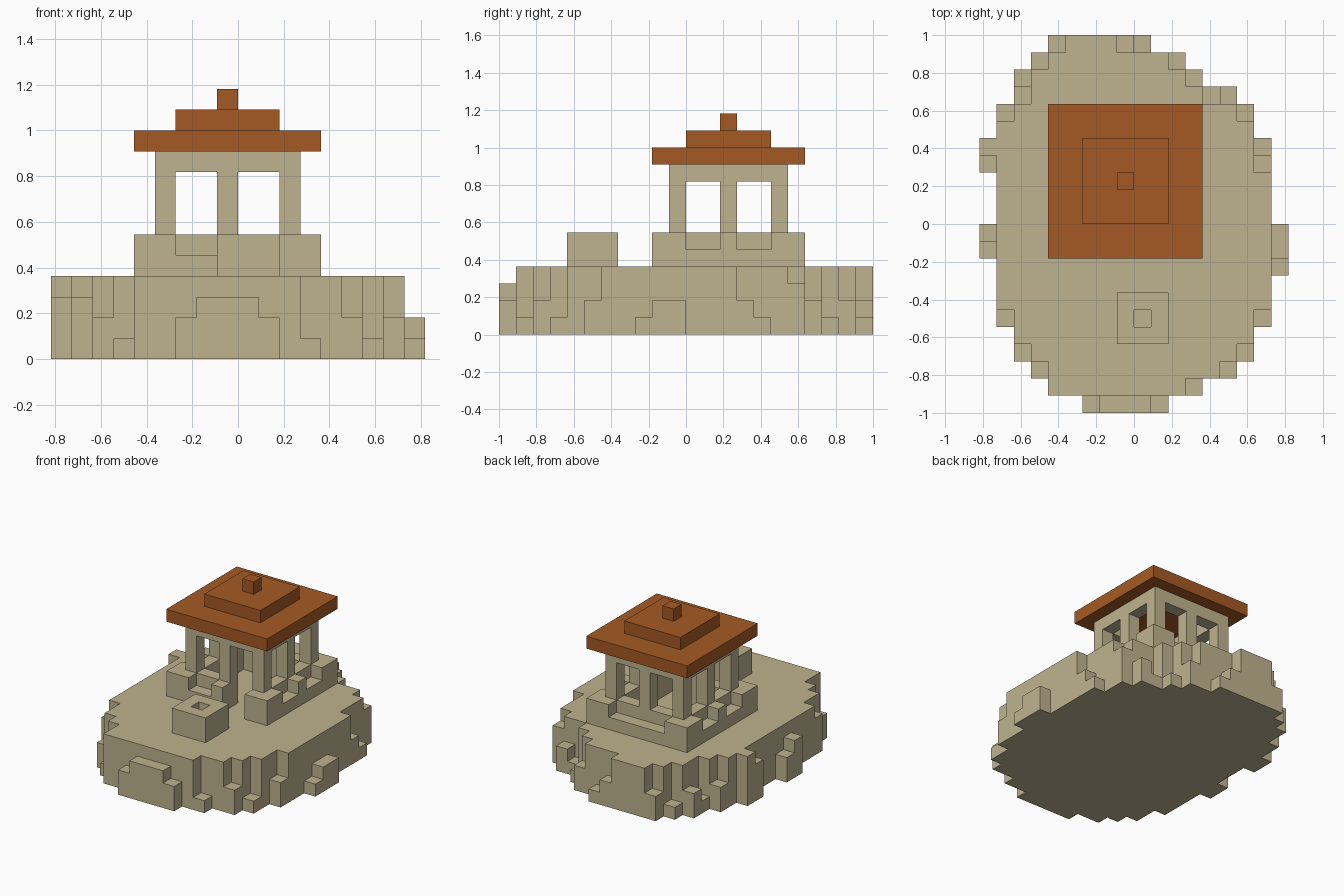
import bpy
import bmesh
from mathutils import Vector

UNIT = 1 / 11                      # edge of one cube
ORIGIN = Vector((-9, -11, 0))      # grid corner, in cubes

if "Cube" in bpy.data.objects:
    bpy.data.objects.remove(bpy.data.objects["Cube"], do_unlink=True)


def material(name, rgb):
    mat = bpy.data.materials.new(name)
    mat.use_nodes = True
    mat.diffuse_color = (*rgb, 1)
    bsdf = mat.node_tree.nodes["Principled BSDF"]
    bsdf.inputs["Base Color"].default_value = (*rgb, 1)
    bsdf.inputs["Roughness"].default_value = 0.9
    return mat


SAND = material("sandstone", (0.52, 0.45, 0.275))
CLAY = material("clay_tile", (0.376, 0.102, 0.017))


def block(x, y, z):
    """Set of cubes filling the given (start, end) ranges."""
    return {(i, j, k) for i in range(*x) for j in range(*y) for k in range(*z)}


def build(name, cells, mat):
    """Skin a set of cubes with its outer faces only, merged where flat."""
    bm = bmesh.new()
    for cell in cells:
        for axis in range(3):
            for side in (0, 1):
                step = [0, 0, 0]
                step[axis] = 2 * side - 1
                if tuple(c + s for c, s in zip(cell, step)) in cells:
                    continue
                u, v = [0, 0, 0], [0, 0, 0]
                u[(axis + 1) % 3] = 1
                v[(axis + 2) % 3] = 1
                base = Vector(cell) + ORIGIN
                base[axis] += side
                u, v = Vector(u), Vector(v)
                ring = [base, base + u, base + u + v, base + v]
                if not side:
                    ring.reverse()
                bm.faces.new([bm.verts.new(p * UNIT) for p in ring])
    bmesh.ops.remove_doubles(bm, verts=bm.verts, dist=UNIT / 100)
    bmesh.ops.dissolve_limit(bm, angle_limit=0.01, verts=bm.verts, edges=bm.edges)
    mesh = bpy.data.meshes.new(name)
    bm.to_mesh(mesh)
    bm.free()
    mesh.materials.append(mat)
    obj = bpy.data.objects.new(name, mesh)
    bpy.context.collection.objects.link(obj)
    return obj


# Rocky mound: first and last column of each row, front to back
ROWS = [(6, 11), (4, 13), (3, 15), (2, 16), (2, 16), (1, 17), (1, 17), (1, 17),
        (1, 18), (0, 18), (0, 18), (1, 17), (1, 17), (1, 17), (0, 17), (0, 17),
        (1, 16), (1, 16), (2, 15), (2, 13), (3, 12), (4, 10)]
# Broken edge stones, grouped by their height
LOW = {
    1: [(3, 2), (12, 1), (15, 3), (17, 8), (16, 15), (12, 19), (13, 18),
        (9, 21), (2, 18), (3, 20)],
    2: [(6, 0), (10, 0), (2, 3), (14, 2), (16, 5), (17, 9), (17, 10), (16, 14),
        (14, 18), (11, 20), (8, 21), (0, 10), (1, 17), (2, 19), (4, 21)],
    3: [(7, 0), (8, 0), (9, 0), (1, 5), (0, 9), (0, 14), (15, 17)],
}
mound = set()
for j, span in enumerate(ROWS):
    mound |= block(span, (j, j + 1), (0, 4))
for height, stones in LOW.items():
    for i, j in stones:
        mound -= block((i, i + 1), (j, j + 1), (height, 4))
build("rock_mound", mound, SAND)

# Well with a square shaft
well = block((8, 11), (4, 7), (4, 6)) - block((9, 10), (5, 6), (4, 6))
build("well", well, SAND)

# Pavilion base: outer kerb and inner parapet around a sunken floor
kerb = block((4, 13), (9, 18), (4, 6)) - block((6, 11), (11, 16), (4, 6))
for x, y in [((6, 8), (9, 10)), ((6, 11), (17, 18)),
             ((4, 5), (11, 13)), ((4, 5), (14, 16)),
             ((12, 13), (11, 13)), ((12, 13), (14, 16))]:
    kerb -= block(x, y, (5, 6))
kerb -= block((9, 11), (9, 11), (4, 6))      # entrance
build("pavilion_base", kerb, SAND)

# Columns at the corners and mid sides, tied by a beam
frame = block((5, 12), (10, 17), (9, 10)) - block((6, 11), (11, 16), (9, 10))
for i in (5, 8, 11):
    for j in (10, 13, 16):
        if (i, j) != (8, 13):
            frame |= block((i, i + 1), (j, j + 1), (6, 10))
build("pavilion_columns", frame, SAND)

# Stepped roof
build("roof_eaves", block((4, 13), (9, 18), (10, 11)), CLAY)
build("roof_upper_tier", block((6, 11), (11, 16), (11, 12)), CLAY)
build("roof_finial", block((8, 9), (13, 14), (12, 13)), CLAY)
